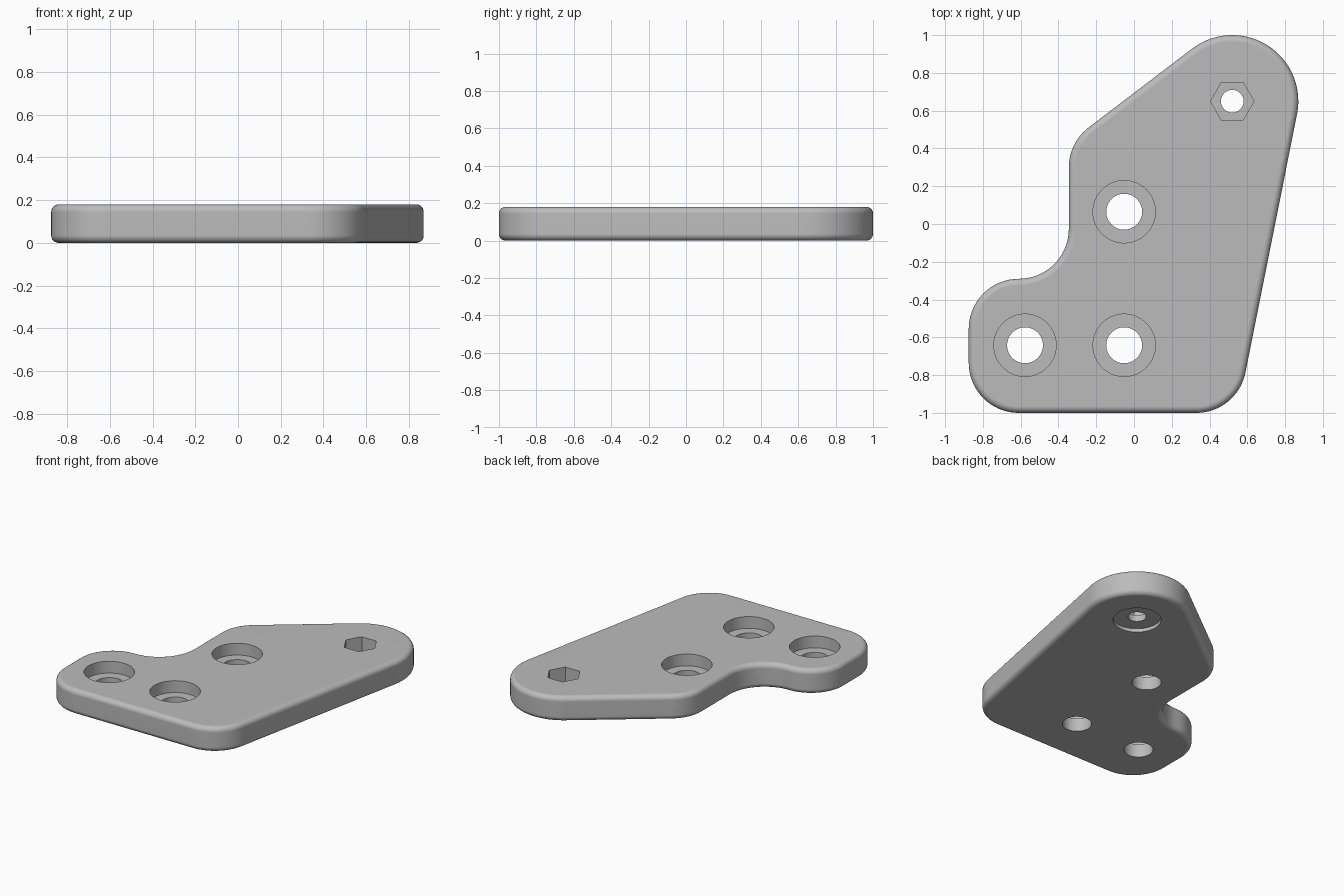
import bpy, bmesh, math
from math import radians, cos, sin

cube = bpy.data.objects.get("Cube")
if cube:
    bpy.data.objects.remove(cube, do_unlink=True)

HEIGHT = 0.18
R = 0.265

grey = bpy.data.materials.new("light grey")
grey.use_nodes = True
grey.diffuse_color = (0.5, 0.5, 0.5, 1)
bsdf = next(n for n in grey.node_tree.nodes if n.type == 'BSDF_PRINCIPLED')
bsdf.inputs["Base Color"].default_value = grey.diffuse_color


def arc(cx, cy, r, start, end):
    """Points along an arc, angles in degrees."""
    n = max(4, round(abs(end - start) / 5))
    steps = [radians(start + (end - start) * i / n) for i in range(n + 1)]
    return [(cx + r * cos(a), cy + r * sin(a)) for a in steps]


def prism(name, points, z0, z1):
    """Extrude a closed outline from z0 to z1."""
    bm = bmesh.new()
    face = bm.faces.new([bm.verts.new((x, y, z0)) for x, y in points])
    top = bmesh.ops.extrude_face_region(bm, geom=[face])["geom"]
    verts = [v for v in top if isinstance(v, bmesh.types.BMVert)]
    bmesh.ops.translate(bm, verts=verts, vec=(0, 0, z1 - z0))
    bmesh.ops.recalc_face_normals(bm, faces=bm.faces)
    mesh = bpy.data.meshes.new(name)
    bm.to_mesh(mesh)
    bm.free()
    mesh.materials.append(grey)
    obj = bpy.data.objects.new(name, mesh)
    bpy.context.collection.objects.link(obj)
    return obj


def activate(obj):
    bpy.ops.object.select_all(action='DESELECT')
    obj.select_set(True)
    bpy.context.view_layer.objects.active = obj


def cut(name, x, y, r, z0, z1, sides=64):
    """Cut a round or polygonal pocket into the plate."""
    points = [(x + r * cos(math.tau * i / sides), y + r * sin(math.tau * i / sides))
              for i in range(sides)]
    cutter = prism(name, points, z0, z1)
    cutter.hide_render = True
    mod = plate.modifiers.new(name, 'BOOLEAN')
    mod.operation = 'DIFFERENCE'
    mod.solver = 'EXACT'
    mod.object = cutter
    activate(plate)
    bpy.ops.object.modifier_apply(modifier=mod.name)
    bpy.data.objects.remove(cutter, do_unlink=True)


# Plate outline: tangent arcs joined by straight edges, counter-clockwise
outline = arc(0.52, 0.65, 0.35, -11.3, 127.3)      # rounded far end
outline += arc(-0.08, 0.30, R, 127.3, 180)         # shoulder
outline += arc(-0.61, -0.025, R, 0, -90)           # concave notch
outline += arc(-0.61, -0.555, R, 90, 180)[1:]      # foot, back corner
outline += arc(-0.61, -0.735, R, 180, 270)         # foot, front corner
outline += arc(0.33, -0.735, R, 270, 348.7)        # front left corner
plate = prism("mounting_plate", outline, 0, HEIGHT)

# Rounded rims on top and bottom
bevel = plate.modifiers.new("rounded_rim", 'BEVEL')
bevel.width = 0.035
bevel.segments = 6
bevel.limit_method = 'ANGLE'
bevel.angle_limit = radians(60)
activate(plate)
bpy.ops.object.modifier_apply(modifier=bevel.name)

# Three counterbored bolt holes
for x, y in ((-0.052, 0.065), (-0.052, -0.642), (-0.577, -0.642)):
    cut("counterbore", x, y, 0.165, HEIGHT - 0.085, 0.4)
    cut("bolt_hole", x, y, 0.095, -0.2, 0.4)

# Hexagonal nut pocket, its through hole and the shallow recess underneath
cut("nut_pocket", 0.52, 0.65, 0.115, HEIGHT - 0.11, 0.4, 6)
cut("washer_recess", 0.52, 0.65, 0.157, -0.2, 0.025)
cut("pin_hole", 0.52, 0.65, 0.06, -0.2, 0.4)

# Smooth curves with crisp hole edges and flat faces
activate(plate)
bpy.ops.object.shade_smooth_by_angle(angle=radians(30))
weighted = plate.modifiers.new("flat_face_normals", 'WEIGHTED_NORMAL')
weighted.keep_sharp = True
